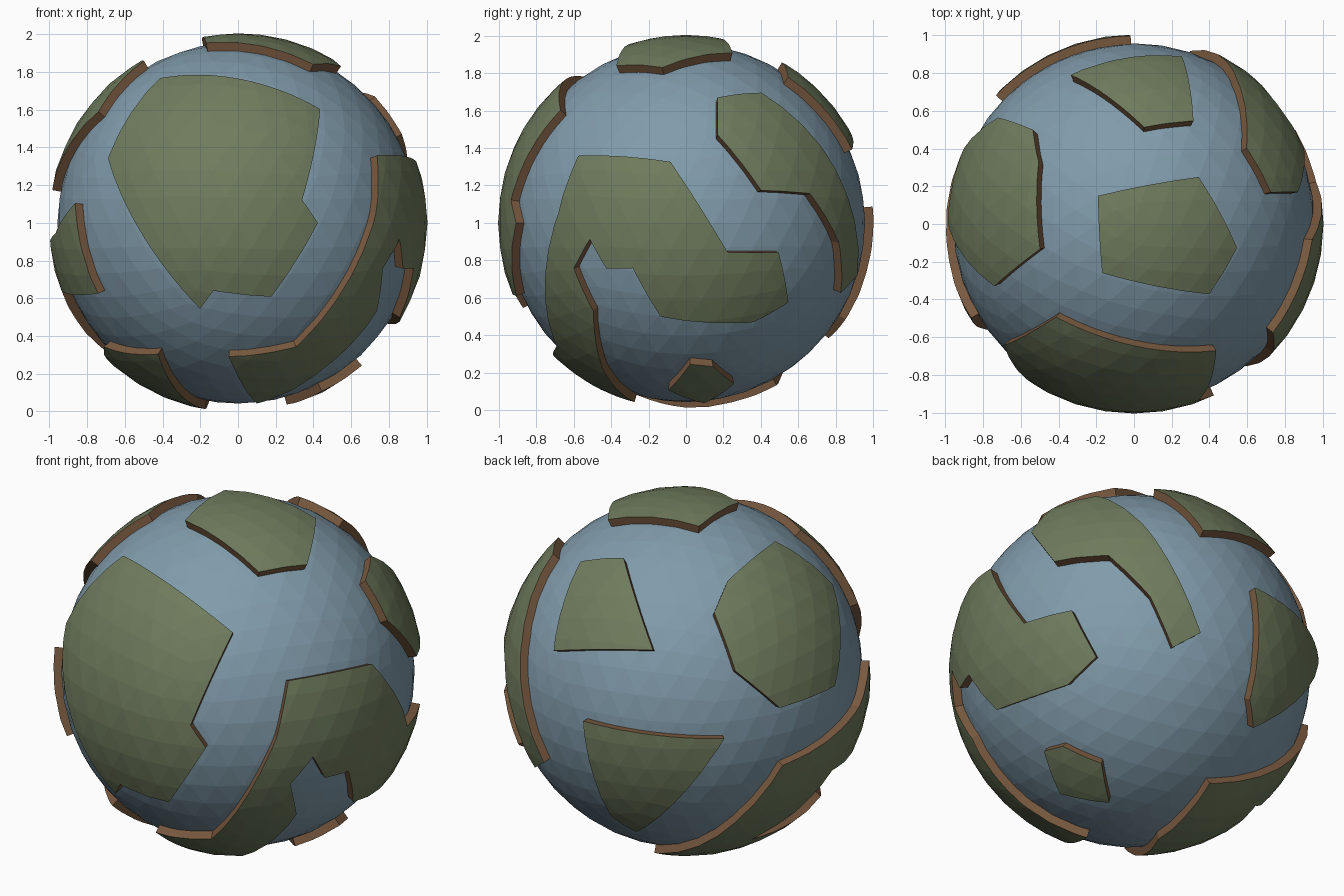
import bpy, bmesh, math
from mathutils import Vector

if "Cube" in bpy.data.objects:
    bpy.data.objects.remove(bpy.data.objects["Cube"])

LAND_R, SEA_R = 1.005, 0.958


def material(name, rgb):
    m = bpy.data.materials.new(name)
    m.diffuse_color = (*rgb, 1)
    m.use_nodes = True
    m.node_tree.nodes["Principled BSDF"].inputs["Base Color"].default_value = m.diffuse_color
    return m


MATS = [material("grass", (0.16, 0.20, 0.11)),
        material("cliff", (0.19, 0.10, 0.05)),
        material("sea", (0.22, 0.33, 0.41))]


def add_object(name, bm, mat_index):
    for f in bm.faces:
        f.material_index = mat_index
    me = bpy.data.meshes.new(name)
    bm.to_mesh(me)
    bm.free()
    for m in MATS:
        me.materials.append(m)
    ob = bpy.data.objects.new(name, me)
    ob.location.z = 1
    bpy.context.collection.objects.link(ob)
    return ob


def ball(name, radius, mat_index):
    bm = bmesh.new()
    bmesh.ops.create_icosphere(bm, subdivisions=4, radius=radius)
    return add_object(name, bm, mat_index)


# Coast corners as (longitude, latitude) in degrees, joined by great circles
LANDS = {
    "front_land": [(-130, 50), (-57, 37), (-70, 7), (-65, 0), (-79, -23),
                   (-98, -21), (-103, -27), (-137, 20)],
    "right_land": [(-38, 21), (-5, 19), (13, -9), (30, -9), (37, -25), (25, -32),
                   (-9, -30), (-17, -14), (-26, -14), (-31, -5), (-38, -14), (-34, -28),
                   (-45, -51), (-70, -73), (-94, -45), (-66, -41), (-43, 3)],
    "back_right_land": [(13, 42), (34, 44), (54, 21), (72, -16), (63, -22),
                        (55, -6), (42, 9), (24, 10), (11, 28)],
    "small_island": [(2, -49), (13, -50), (30, -59), (21, -74), (-12, -63)],
    "polar_land": [(142, 76), (36, 65), (-13, 56), (-43, 57), (-123, 72)],
    "back_top_land": [(60, 51), (84, 59), (113, 31), (74, 23), (69, 36)],
    "left_land": [(-165, 59), (147, 53), (137, 43), (142, 24), (156, 10),
                  (180, 10), (-156, 36)],
    "back_land": [(91, 5), (137, 3), (105, -38), (97, -31)],
    "lower_left_land": [(-150, 6), (-165, -3), (157, -10), (145, -29), (105, -60),
                        (180, -80), (-138, -66), (-126, -44), (-160, -41), (156, -47),
                        (-177, -21), (-143, -22)],
}


def on_sphere(lon, lat):
    a, b = math.radians(lon), math.radians(lat)
    return Vector((math.cos(a) * math.cos(b), math.sin(a) * math.cos(b), math.sin(b)))


# Cone-shaped cutter through a coastline, walls pointing at the planet centre
def wedge(coast):
    pts = [on_sphere(*c) for c in coast]
    axis = sum(pts, Vector()).normalized()
    flat = [p / p.dot(axis) for p in pts]
    bm = bmesh.new()
    low = [bm.verts.new(p * 0.3) for p in flat]
    high = [bm.verts.new(p * 1.3) for p in flat]
    bm.faces.new(low[::-1])
    bm.faces.new(high)
    for i in range(len(flat)):
        bm.faces.new((low[i - 1], low[i], high[i], high[i - 1]))
    bmesh.ops.recalc_face_normals(bm, faces=bm.faces)
    return add_object("wedge_cutter", bm, 1)


# Ocean ball
ocean = ball("ocean", SEA_R, 2)

# Raised land plates: outer ball cut to the coast, open underneath
for name, coast in LANDS.items():
    land = ball(name, LAND_R, 0)
    cutter = wedge(coast)
    for op, other in (("INTERSECT", cutter), ("DIFFERENCE", ocean)):
        mod = land.modifiers.new(op.lower(), "BOOLEAN")
        mod.operation, mod.object, mod.solver = op, other, "EXACT"
    bpy.context.view_layer.update()
    dg = bpy.context.evaluated_depsgraph_get()
    mesh = bpy.data.meshes.new_from_object(land.evaluated_get(dg))
    land.modifiers.clear()
    land.data = mesh
    bm = bmesh.new()
    bm.from_mesh(mesh)
    hidden = [f for f in bm.faces if f.material_index == 2]
    bmesh.ops.delete(bm, geom=hidden, context="FACES")
    bm.to_mesh(mesh)
    bm.free()
    bpy.data.objects.remove(cutter)
